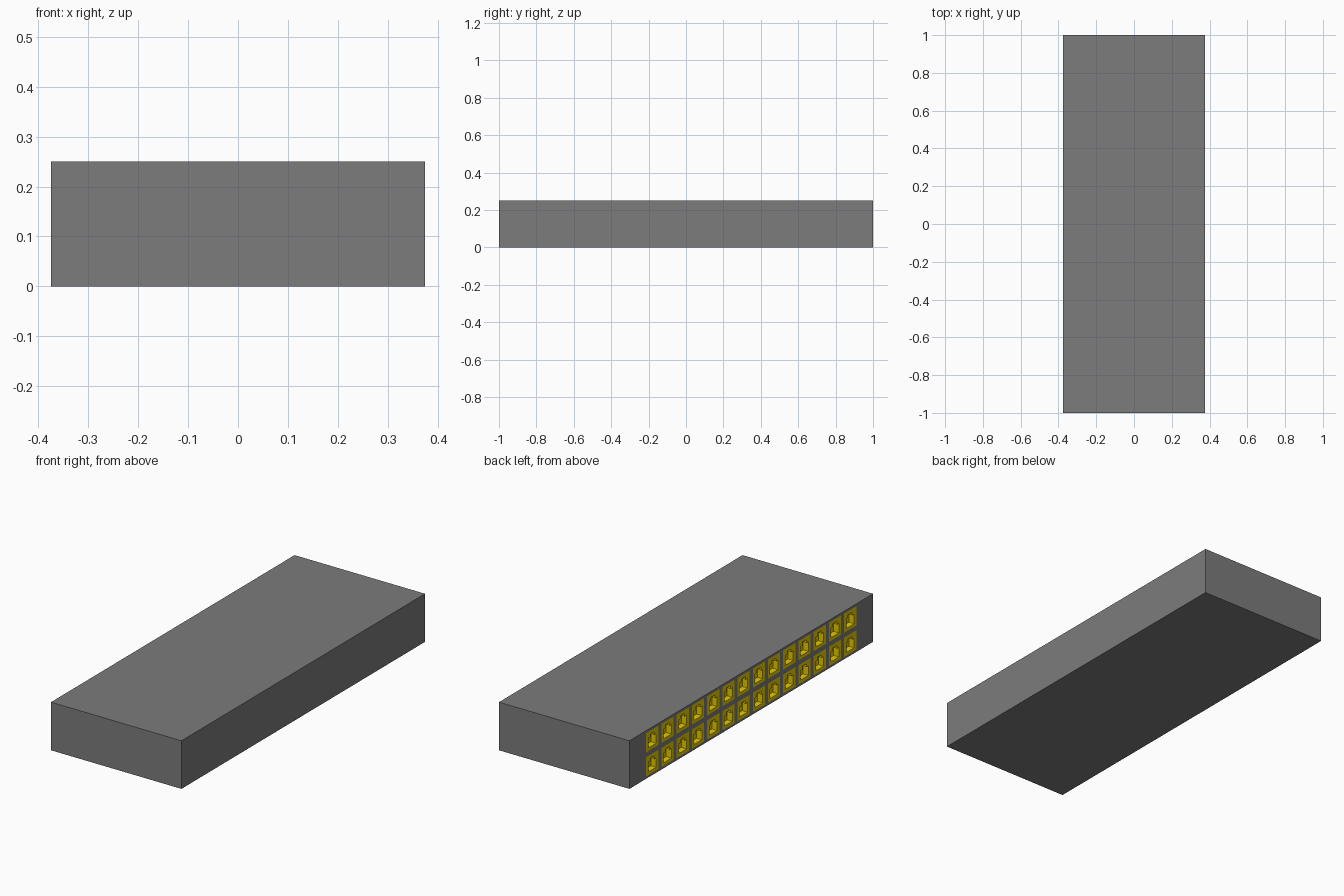
import bpy, bmesh

if "Cube" in bpy.data.objects:
    bpy.data.objects.remove(bpy.data.objects["Cube"])

HALF_X, HALF_Y, HEIGHT = 0.375, 1.0, 0.25
PORT = 0.10
COLUMNS = [-0.8125 + 0.125 * i for i in range(14)]
ROWS = [0.0625, 0.1875]
DEPTH = 0.03


def make_material(name, color):
    mat = bpy.data.materials.new(name)
    mat.diffuse_color = (*color, 1)
    mat.use_nodes = True
    mat.node_tree.nodes["Principled BSDF"].inputs["Base Color"].default_value = mat.diffuse_color
    return mat


def finish(bm, name, material):
    mesh = bpy.data.meshes.new(name)
    bm.to_mesh(mesh)
    bm.free()
    mesh.materials.append(material)
    obj = bpy.data.objects.new(name, mesh)
    bpy.context.collection.objects.link(obj)


def on_panel(face):
    return face.calc_center_median().x < -HALF_X + 1e-4


def is_port(face):
    c = face.calc_center_median()
    return (on_panel(face) and any(abs(c.y - y) < 0.01 for y in COLUMNS)
            and any(abs(c.z - z) < 0.01 for z in ROWS))


# Case: plain box whose left face is sliced to leave the port openings
bm = bmesh.new()
bmesh.ops.create_cube(bm, size=1)
for v in bm.verts:
    v.co = (v.co.x * 2 * HALF_X, v.co.y * 2 * HALF_Y, (v.co.z + 0.5) * HEIGHT)
cuts = [((0, y + s * PORT / 2, 0), (0, 1, 0)) for y in COLUMNS for s in (-1, 1)]
cuts += [((0, 0, z + s * PORT / 2), (0, 0, 1)) for z in ROWS for s in (-1, 1)]
for co, no in cuts:
    panel = [f for f in bm.faces if on_panel(f)]
    edges = {e for f in panel for e in f.edges}
    verts = {v for f in panel for v in f.verts}
    bmesh.ops.bisect_plane(bm, geom=panel + list(edges) + list(verts),
                           plane_co=co, plane_no=no, dist=1e-6)
bmesh.ops.delete(bm, geom=[f for f in bm.faces if is_port(f)], context='FACES')
finish(bm, "switch_case", make_material("dark_grey", (0.2, 0.2, 0.2)))

# Ports: gold frames flush with the case, each with a notched recessed socket
half_socket = [(0, 0.032), (0.016, 0.032), (0.016, 0.016),
               (0.032, 0.016), (0.032, -0.034), (0, -0.034)]
half_frame = [(0, -0.05), (0.05, -0.05), (0.05, 0.05), (0, 0.05)] + half_socket
bm = bmesh.new()


def add_face(points):
    bm.faces.new([bm.verts.new(p) for p in points])


for y in COLUMNS:
    for z in ROWS:
        for s in (-1, 1):
            front = [(-HALF_X, y + s * a, z + b) for a, b in half_frame]
            rim = [(-HALF_X, y + s * a, z + b) for a, b in half_socket]
            back = [(px + DEPTH, py, pz) for px, py, pz in rim]
            add_face(front[::s])
            add_face(back[::-s])
            for i in range(len(rim) - 1):
                add_face([rim[i], rim[i + 1], back[i + 1], back[i]][::s])
bmesh.ops.remove_doubles(bm, verts=bm.verts, dist=1e-5)
# Make every face look outward: frame and back towards -x, walls into the socket
bm.normal_update()
for f in bm.faces:
    if len(f.verts) > 4 and f.normal.x > 0:
        f.normal_flip()
bmesh.ops.recalc_face_normals(bm, faces=bm.faces)
bm.normal_update()
for f in bm.faces:
    if len(f.verts) > 4 and f.normal.x > 0:
        bmesh.ops.reverse_faces(bm, faces=bm.faces)
        break
finish(bm, "ports", make_material("gold", (0.8, 0.6, 0.0)))
